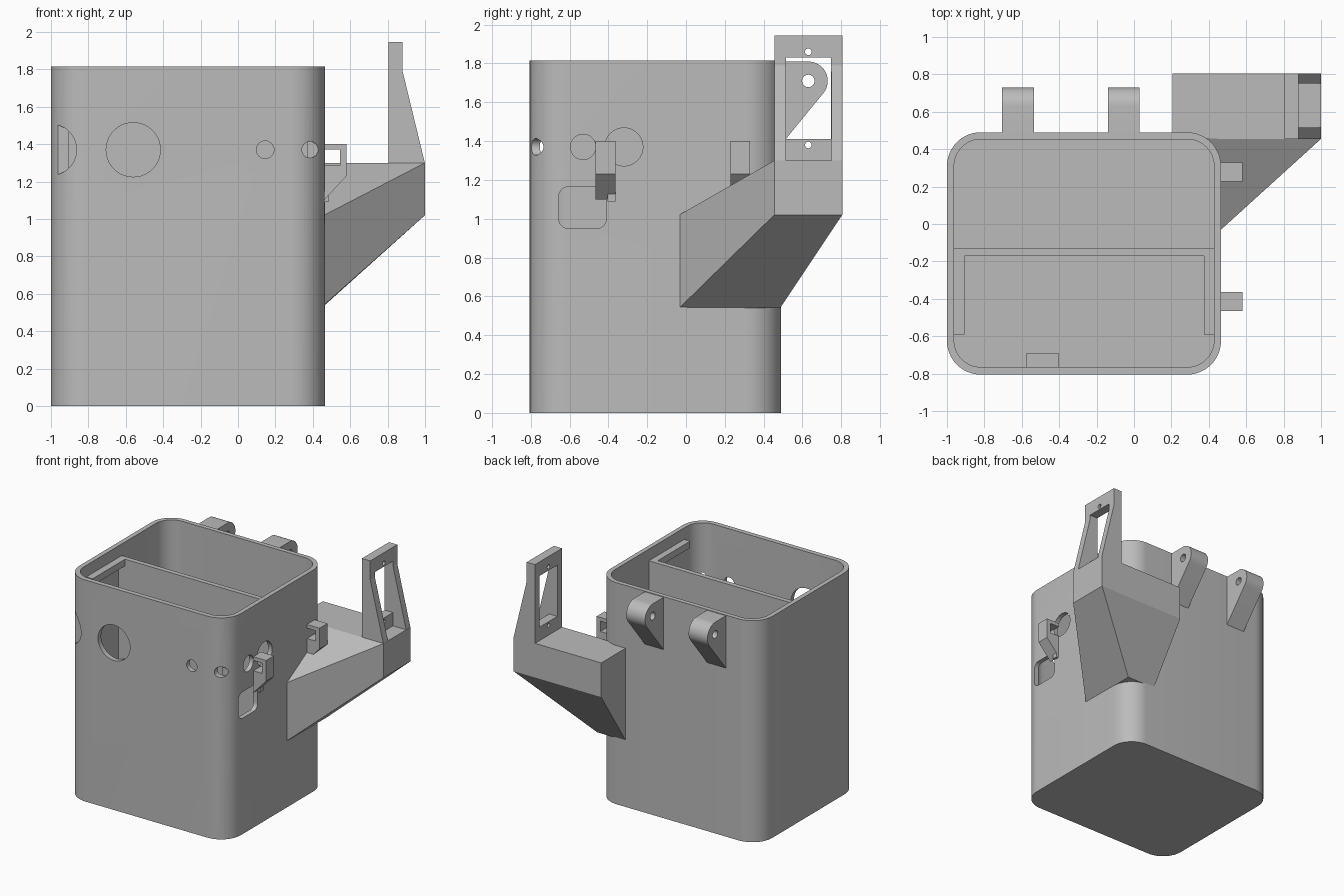
import bpy
import bmesh
from math import sin, cos, pi, radians

cube = bpy.data.objects.get("Cube")
if cube:
    bpy.data.objects.remove(cube, do_unlink=True)

grey = bpy.data.materials.new("light grey plastic")
grey.use_nodes = True
COLOUR = (0.5, 0.5, 0.5, 1)
grey.diffuse_color = COLOUR
grey.node_tree.nodes["Principled BSDF"].inputs["Base Color"].default_value = COLOUR


def add_object(name, bm):
    bmesh.ops.recalc_face_normals(bm, faces=bm.faces)
    mesh = bpy.data.meshes.new(name)
    bm.to_mesh(mesh)
    bm.free()
    mesh.materials.append(grey)
    obj = bpy.data.objects.new(name, mesh)
    bpy.context.collection.objects.link(obj)
    return obj


def prism(name, outline, axis, start, end):
    """Extrude a 2D outline along an axis: x takes (y, z), y takes (x, z), z takes (x, y)."""
    place = {"x": lambda u, v, d: (d, u, v),
             "y": lambda u, v, d: (u, d, v),
             "z": lambda u, v, d: (u, v, d)}[axis]
    bm = bmesh.new()
    low = [bm.verts.new(place(u, v, start)) for u, v in outline]
    high = [bm.verts.new(place(u, v, end)) for u, v in outline]
    bm.faces.new(low)
    bm.faces.new(high)
    n = len(outline)
    for i in range(n):
        j = (i + 1) % n
        bm.faces.new((low[i], low[j], high[j], high[i]))
    return add_object(name, bm)


def rect(u0, u1, v0, v1):
    return [(u0, v0), (u1, v0), (u1, v1), (u0, v1)]


def arc(u, v, r, a0, a1, steps):
    angles = [radians(a0 + (a1 - a0) * i / steps) for i in range(steps + 1)]
    return [(u + r * cos(a), v + r * sin(a)) for a in angles]


def circle(u, v, r):
    return arc(u, v, r, 0, 360, 40)[:-1]


def round_rect(u0, u1, v0, v1, r):
    corners = [(u1 - r, v1 - r), (u0 + r, v1 - r), (u0 + r, v0 + r), (u1 - r, v0 + r)]
    return [p for i, (u, v) in enumerate(corners)
            for p in arc(u, v, r, 90 * i, 90 * i + 90, 12)]


def cut(obj, cutters):
    """Subtract the cutters, bake the result and remove the cutters."""
    for cutter in cutters:
        cutter.hide_render = True
        mod = obj.modifiers.new("cut", "BOOLEAN")
        mod.operation = "DIFFERENCE"
        mod.solver = "EXACT"
        mod.object = cutter
    graph = bpy.context.evaluated_depsgraph_get()
    mesh = bpy.data.meshes.new_from_object(obj.evaluated_get(graph))
    obj.modifiers.clear()
    obj.data = mesh
    for cutter in cutters:
        bpy.data.objects.remove(cutter, do_unlink=True)


parts = []
FLOOR = 0.04
HOLE_Z = 1.37

# Open container with holes in the front and the side
container = prism("container", round_rect(-1, 0.465, -0.805, 0.49, 0.18), "z", 0, 1.815)
cutters = [prism("cavity", round_rect(-0.962, 0.428, -0.765, 0.453, 0.143), "z", FLOOR, 2)]
for x, r in [(-1.0, 0.137), (-0.56, 0.145), (0.145, 0.047), (0.385, 0.043)]:
    cutters.append(prism("front_hole", circle(x, HOLE_Z, r), "y", -0.9, -0.735))
for y, r in [(-0.53, 0.065), (-0.32, 0.098)]:
    cutters.append(prism("side_hole", circle(y, HOLE_Z, r), "x", 0.4, 0.5))
cutters.append(prism("side_slot", round_rect(-0.655, -0.41, 0.95, 1.165, 0.05), "x", 0.4, 0.5))
cut(container, cutters)
parts.append(container)

# Inner divider, its two rails and a small block on the front wall
parts.append(prism("divider", rect(-0.965, 0.431, -0.17, -0.13), "z", FLOOR, 1.72))
for name, x0, x1 in [("left_rail", 0.375, 0.431), ("right_rail", -0.965, -0.905)]:
    parts.append(prism(name, rect(x0, x1, -0.59, -0.17), "z", 1.665, 1.72))
parts.append(prism("inner_block", rect(-0.575, -0.405, -0.768, -0.69), "z", 1.05, 1.2))

# C-shaped clips on the side
clip = [(0.46, 1.4), (0.58, 1.4), (0.58, 1.23), (0.46, 1.1),
        (0.46, 1.285), (0.545, 1.285), (0.545, 1.37), (0.46, 1.37)]
for name, y in [("front_clip", -0.465), ("rear_clip", 0.228)]:
    parts.append(prism(name, clip, "y", y, y + 0.102))
parts.append(prism("clip_nub", rect(-0.405, -0.363, 1.09, 1.16), "x", 0.46, 0.485))

# Hinge lugs on the back
lug = [(0.485, 1.375), *arc(0.63, 1.71, 0.1, -39, 90, 16), (0.485, 1.81)]
for name, x in [("left_lug", -0.14), ("right_lug", -0.705)]:
    obj = prism(name, lug, "x", x, x + 0.17)
    cut(obj, [prism("pin_hole", circle(0.63, 1.71, 0.032), "x", x - 0.1, x + 0.3)])
    parts.append(obj)

# Corner bracket: a hull from the container wall to the outer block
bm = bmesh.new()
for z in (1.02, 1.3):
    for x, y in [(1, 0.455), (1, 0.805), (0.205, 0.805), (0.205, 0.47)]:
        bm.verts.new((x, y, z))
bm.verts.new((0.46, 0.455, 1.3))
for co in [(0.46, -0.035, 1.02), (0.46, -0.035, 0.54),
           (0.465, 0.485, 0.54), (0.205, 0.485, 0.54)]:
    bm.verts.new(co)
hull = bmesh.ops.convex_hull(bm, input=bm.verts)
loose = {v for v in hull["geom_interior"] if isinstance(v, bmesh.types.BMVert)}
bmesh.ops.delete(bm, geom=list(loose), context="VERTS")
bmesh.ops.dissolve_limit(bm, angle_limit=radians(1), verts=bm.verts, edges=bm.edges)
bracket = add_object("corner_bracket", bm)
cut(bracket, [prism("inside", round_rect(-0.98, 0.45, -0.78, 0.475, 0.165), "z", 0.1, 2)])
parts.append(bracket)

# Upright mounting frame with a window and screw holes
frame = prism("mount_frame", rect(0.455, 0.805, 1.295, 1.945), "x", 0.805, 0.88)
cut(frame, [prism("window", rect(0.515, 0.748, 1.41, 1.83), "x", 0.7, 1)]
    + [prism("screw_hole", circle(0.63, z, 0.017), "x", 0.7, 1) for z in (1.38, 1.86)])
parts.append(frame)

# Sloping gussets beside the frame
gusset = [(0.878, 1.295), (1, 1.295), (0.88, 1.79), (0.878, 1.79)]
for name, y0, y1 in [("front_gusset", 0.455, 0.515), ("rear_gusset", 0.75, 0.805)]:
    parts.append(prism(name, gusset, "y", y0, y1))

# Smooth the round surfaces and keep the edges sharp
bpy.ops.object.select_all(action="DESELECT")
for obj in parts:
    obj.select_set(True)
bpy.context.view_layer.objects.active = container
bpy.ops.object.shade_smooth_by_angle(angle=radians(25))
